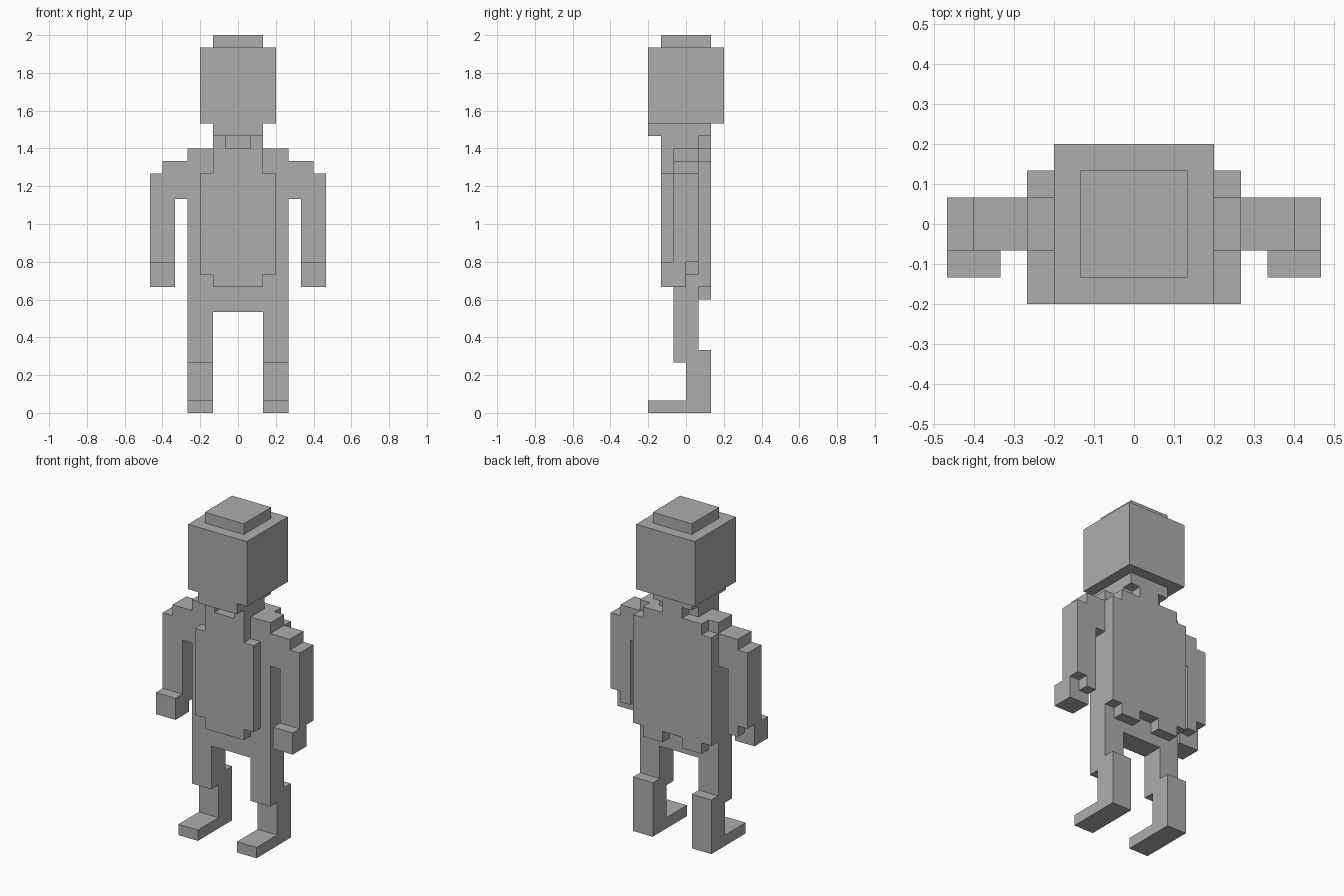
import bpy, bmesh
from mathutils import Vector

cube = bpy.data.objects.get("Cube")
if cube:
    bpy.data.objects.remove(cube, do_unlink=True)

U = 2 / 30  # one block

grey = bpy.data.materials.new("plain_grey")
GREY = (0.42, 0.42, 0.42, 1)
grey.use_nodes = True
grey.diffuse_color = GREY
bsdf = grey.node_tree.nodes["Principled BSDF"]
bsdf.inputs["Base Color"].default_value = GREY
bsdf.inputs["Roughness"].default_value = 0.9


def prism(name, outline, axis, lo, hi, side=1):
    """Extrude a block outline along x (outline in y, z) or y (outline in x, z)."""
    bm = bmesh.new()
    if axis == "x":
        pts, step = [(lo, a, b) for a, b in outline], Vector((hi - lo, 0, 0))
    else:
        pts, step = [(a, lo, b) for a, b in outline], Vector((0, hi - lo, 0))
    face = bm.faces.new([bm.verts.new(p) for p in pts])
    ext = bmesh.ops.extrude_face_region(bm, geom=[face])["geom"]
    bmesh.ops.translate(bm, vec=step, verts=[v for v in ext if isinstance(v, bmesh.types.BMVert)])
    for v in bm.verts:
        v.co = Vector((v.co.x * side, v.co.y, v.co.z)) * U
    bmesh.ops.recalc_face_normals(bm, faces=bm.faces[:])
    mesh = bpy.data.meshes.new(name)
    bm.to_mesh(mesh)
    bm.free()
    mesh.materials.append(grey)
    obj = bpy.data.objects.new(name, mesh)
    bpy.context.collection.objects.link(obj)
    return obj


def box(name, x, y, z, side=1):
    rect = [(x[0], z[0]), (x[1], z[0]), (x[1], z[1]), (x[0], z[1])]
    return prism(name, rect, "y", y[0], y[1], side)


def symmetric(half):
    """Close a right-hand outline with its mirror image."""
    return half + [(-a, b) for a, b in reversed(half)]


# Head
box("head", (-3, 3), (-3, 3), (23, 29))
box("head_cap", (-2, 2), (-2, 2), (29, 30))
box("jaw", (-2, 2), (-3, 2), (22, 23))

# Torso with stepped front and back plates
box("torso", (-4, 4), (-1, 1), (8, 21))
chest = [(2, 10), (2, 11), (3, 11), (3, 19), (2, 19), (2, 21)]
prism("chest_plate", symmetric(chest), "y", -2, -1)
back = [(1, 10), (1, 9), (3, 9), (3, 10), (4, 10), (4, 20), (3, 20), (3, 21), (1, 21), (1, 22)]
prism("back_plate", symmetric(back), "y", 1, 2)

# Limbs, one set per side
arm = [(4, 17), (5, 17), (5, 12), (7, 12), (7, 19), (6, 19), (6, 20), (4, 20)]
leg = [(-3, 0), (2, 0), (2, 5), (1, 5), (1, 8), (-1, 8), (-1, 4), (0, 4), (0, 1), (-3, 1)]
for label, side in (("left", 1), ("right", -1)):
    box(label + "_neck_strap", (1, 2), (-2, 1), (21, 22), side)
    prism(label + "_arm", arm, "y", -1, 1, side)
    box(label + "_hand", (5, 7), (-2, 0), (10, 12), side)
    box(label + "_thumb", (5, 6), (0, 1), (11, 12), side)
    prism(label + "_leg", leg, "x", 2, 4, side)
